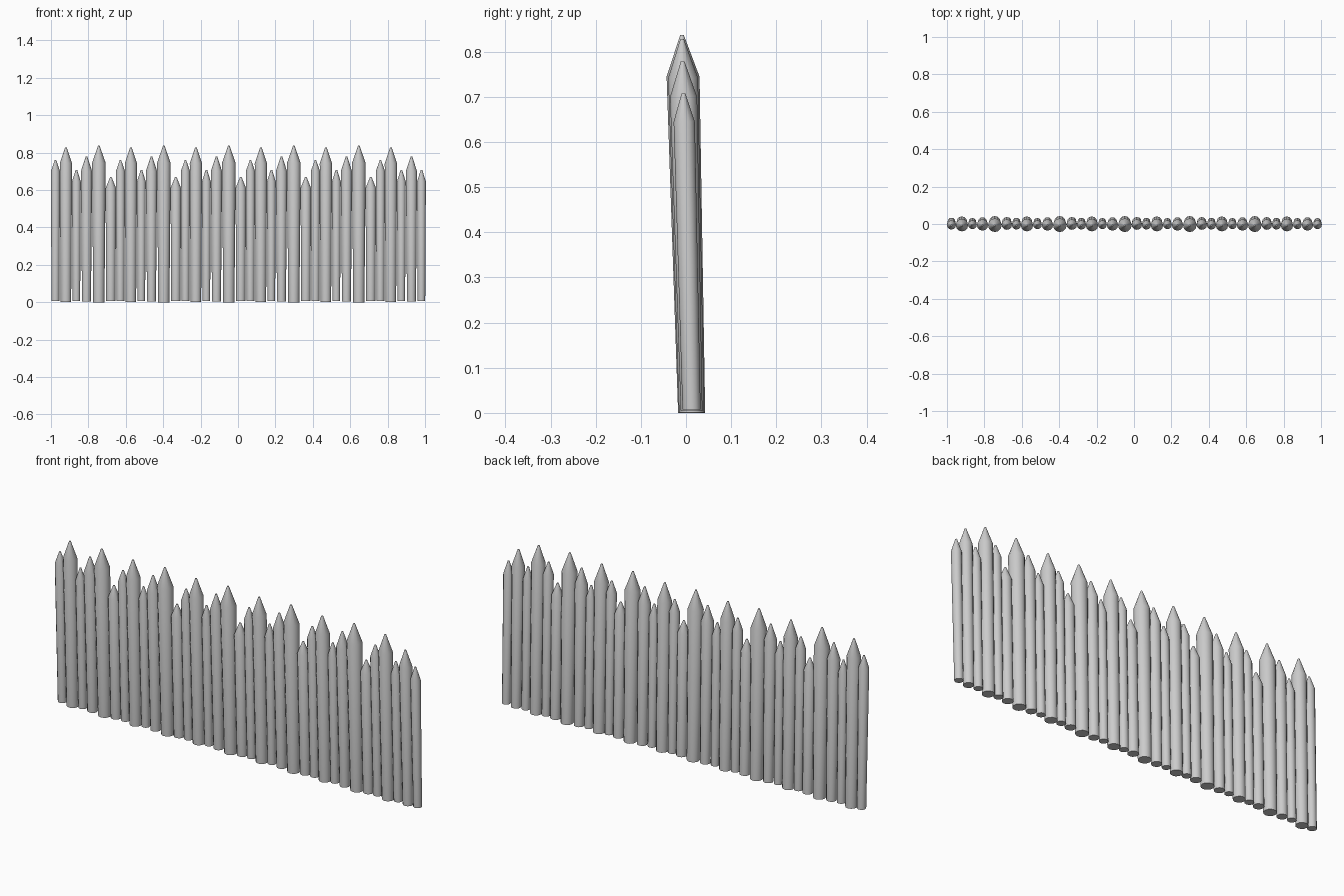
import bpy, bmesh, math

if "Cube" in bpy.data.objects:
    bpy.data.objects.remove(bpy.data.objects["Cube"])

SIDES = 12
# repeating stake types: width step offset, base radius, shoulder radius, shoulder z, tip z, bottom z
PATTERN = [
    (0.000, 0.021, 0.0245, 0.700, 0.760, 0.007),
    (0.056, 0.028, 0.0330, 0.742, 0.828, 0.001),
    (0.112, 0.020, 0.0235, 0.645, 0.708, 0.007),
    (0.166, 0.024, 0.0300, 0.700, 0.779, 0.004),
    (0.232, 0.030, 0.0365, 0.745, 0.837, 0.000),
    (0.296, 0.025, 0.0280, 0.610, 0.670, 0.006),
]
PERIOD = 0.3475
START = -0.976


def make_stake(name, x, r0, r1, z_shoulder, z_tip, z0):
    bm = bmesh.new()
    # lathe rings: foot, shoulder, blunt tip, sheared so the stake leans forward
    rings = []
    for r, z in ((r0, z0), (r1, z_shoulder), (0.004, z_tip)):
        lean = 0.0125 - 0.0255 * z
        rings.append([bm.verts.new((x + r * math.cos(a), lean + r * math.sin(a), z))
                      for a in (2 * math.pi * i / SIDES for i in range(SIDES))])
    for lo, hi in zip(rings, rings[1:]):
        for i in range(SIDES):
            j = (i + 1) % SIDES
            bm.faces.new((lo[i], lo[j], hi[j], hi[i]))
    bm.faces.new(rings[0][::-1])
    bm.faces.new(rings[-1])
    mesh = bpy.data.meshes.new(name)
    bm.to_mesh(mesh)
    bm.free()
    obj = bpy.data.objects.new(name, mesh)
    bpy.context.collection.objects.link(obj)
    # smooth round sides, crisp foot
    bpy.ops.object.select_all(action='DESELECT')
    obj.select_set(True)
    bpy.context.view_layer.objects.active = obj
    bpy.ops.object.shade_smooth_by_angle(angle=math.radians(35))


# palisade row, ending with one extra slim stake
for n in range(35):
    kind = n % 6 if n < 34 else 2
    offset = PATTERN[n % 6][0] if n < 34 else 0.2195
    make_stake(f"stake_{n + 1:02d}", START + (n // 6) * PERIOD + offset, *PATTERN[kind][1:])
